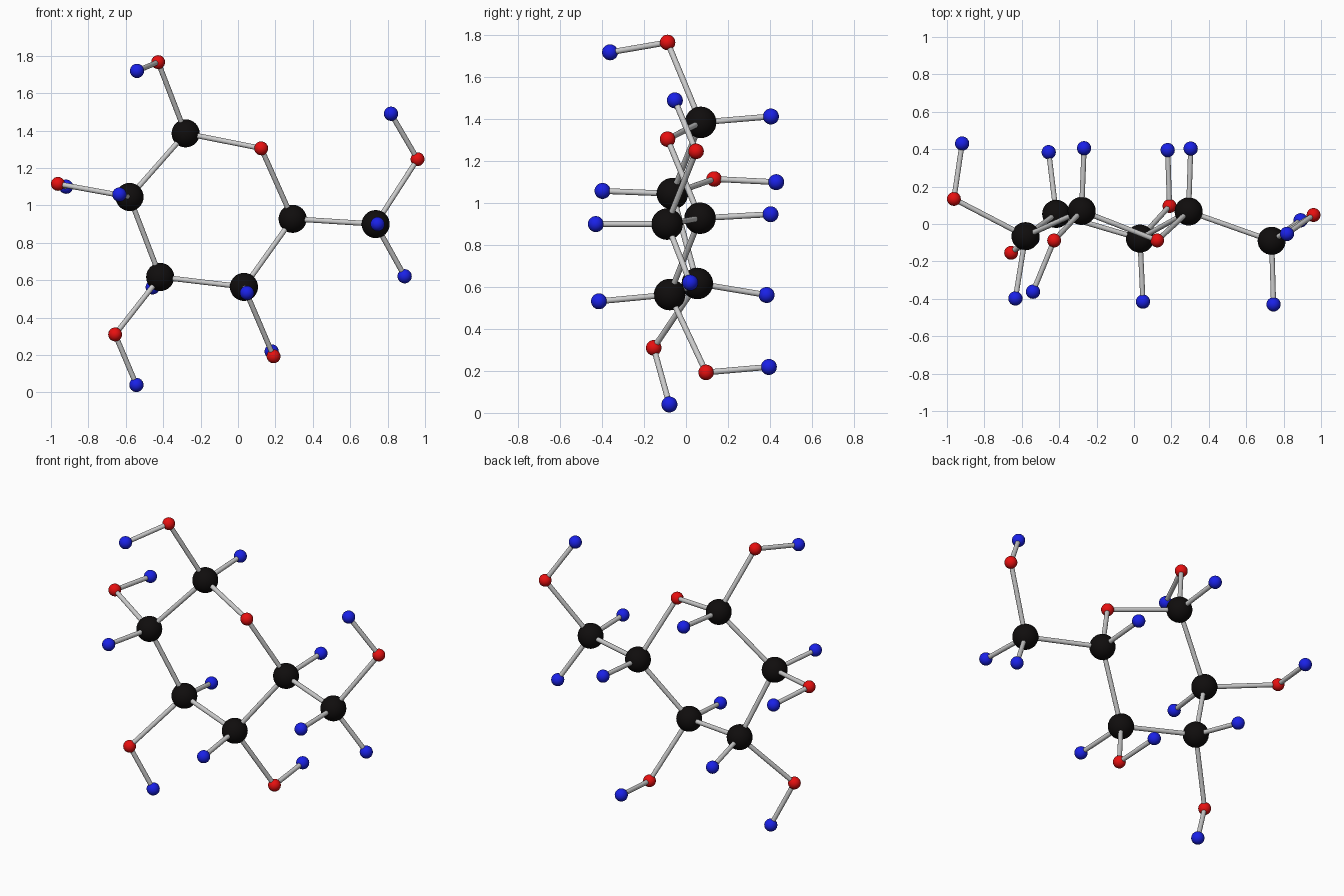
import bpy
from mathutils import Vector

if "Cube" in bpy.data.objects:
    bpy.data.objects.remove(bpy.data.objects["Cube"])

# Atom positions by element
CARBON = {
    "c1": (-0.28, 0.07, 1.385), "c2": (-0.58, -0.065, 1.045),
    "c3": (-0.416, 0.054, 0.617), "c4": (0.032, -0.078, 0.564),
    "c5": (0.292, 0.067, 0.928), "c6": (0.736, -0.09, 0.90),
}
OXYGEN = {
    "o1": (-0.427, -0.088, 1.766), "o2": (-0.963, 0.134, 1.115),
    "o3": (-0.657, -0.154, 0.31), "o4": (0.19, 0.096, 0.193),
    "o5": (0.124, -0.088, 1.305), "o6": (0.96, 0.048, 1.247),
}
HYDROGEN = {
    "h1": (-0.267, 0.405, 1.413), "h2": (-0.634, -0.398, 1.058),
    "h3": (-0.456, 0.384, 0.562), "h4": (0.048, -0.415, 0.532),
    "h5": (0.303, 0.403, 0.947), "h6a": (0.746, -0.43, 0.90),
    "h6b": (0.891, 0.02, 0.621), "ho1": (-0.54, -0.362, 1.719),
    "ho2": (-0.919, 0.43, 1.10), "ho3": (-0.543, -0.079, 0.04),
    "ho4": (0.18, 0.395, 0.219), "ho6": (0.818, -0.053, 1.49),
}
# Ring, branches, then hydrogens
BONDS = ("c1-c2 c2-c3 c3-c4 c4-c5 c5-o5 o5-c1 c5-c6 "
         "c1-o1 c2-o2 c3-o3 c4-o4 c6-o6 "
         "c1-h1 c2-h2 c3-h3 c4-h4 c5-h5 c6-h6a c6-h6b "
         "o1-ho1 o2-ho2 o3-ho3 o4-ho4 o6-ho6").split()
BOND_RADIUS = 0.0138


def material(name, colour):
    mat = bpy.data.materials.new(name)
    mat.diffuse_color = (*colour, 1)
    mat.use_nodes = True
    mat.node_tree.nodes["Principled BSDF"].inputs["Base Color"].default_value = mat.diffuse_color
    return mat


def add_atoms(kind, places, radius, colour):
    mat = material(kind, colour)
    for key, place in places.items():
        bpy.ops.mesh.primitive_uv_sphere_add(segments=32, ring_count=16, radius=radius, location=place)
        atom = bpy.context.object
        atom.name = f"{kind}_atom_{key}"
        atom.data.materials.append(mat)
        bpy.ops.object.shade_smooth()


def add_bond(name, a, b):
    a, b = Vector(a), Vector(b)
    bpy.ops.mesh.primitive_cylinder_add(vertices=24, radius=BOND_RADIUS, depth=(b - a).length,
                                        location=(a + b) / 2,
                                        rotation=(b - a).to_track_quat('Z', 'Y').to_euler())
    bpy.context.object.name = name
    bpy.ops.object.shade_smooth_by_angle()


# Atoms
add_atoms("carbon", CARBON, 0.075, (0.005, 0.004, 0.004))
add_atoms("oxygen", OXYGEN, 0.037, (0.8, 0.005, 0.005))
add_atoms("hydrogen", HYDROGEN, 0.038, (0.01, 0.015, 0.8))

# Bonds
atoms = {**CARBON, **OXYGEN, **HYDROGEN}
for pair in BONDS:
    first, second = pair.split("-")
    add_bond(f"bond_{first}_{second}", atoms[first], atoms[second])
